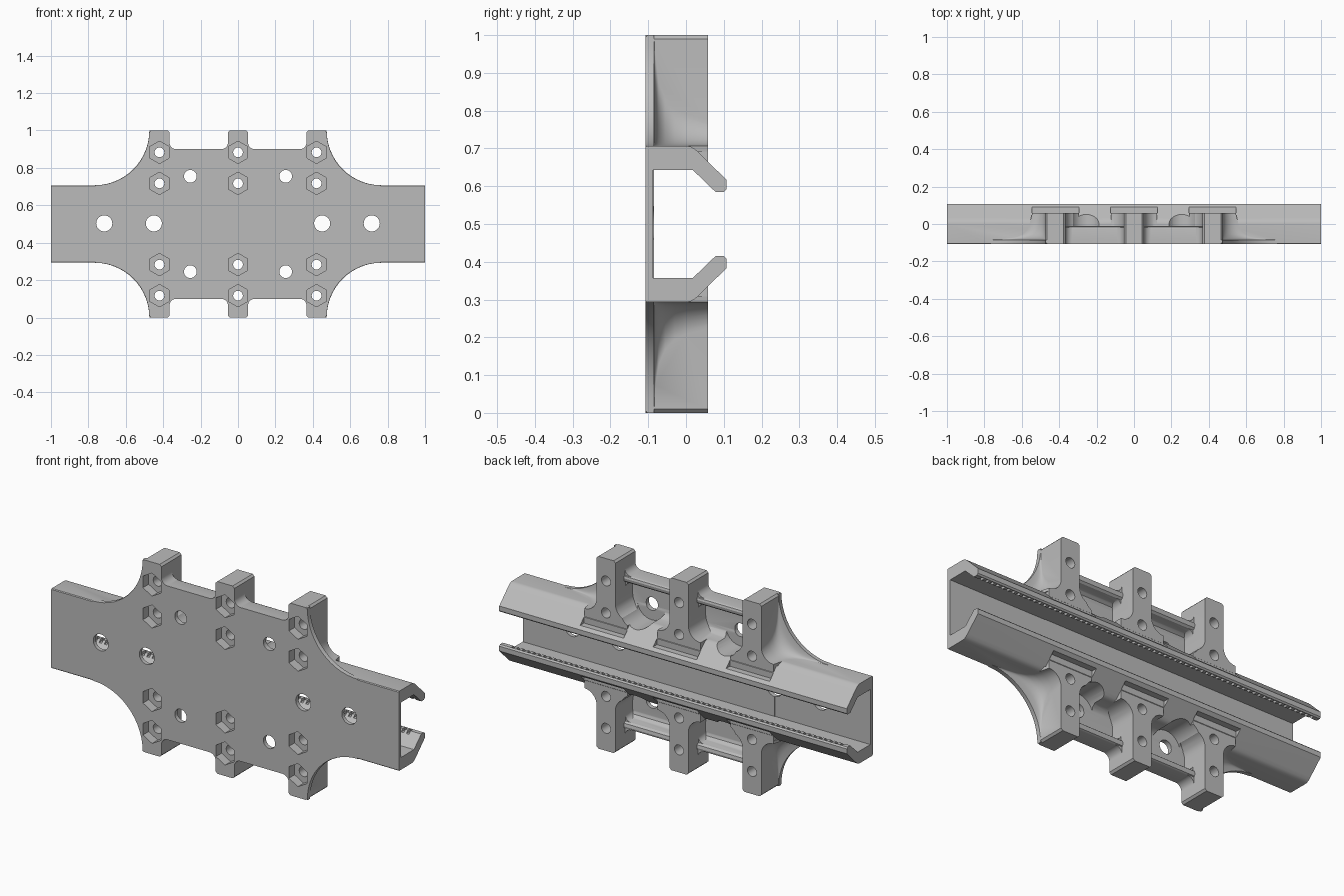
import bpy, bmesh, math
from mathutils import Vector

cube = bpy.data.objects.get("Cube")
if cube:
    bpy.data.objects.remove(cube)

grey = bpy.data.materials.new("plain_grey")
grey.use_nodes = True
grey.diffuse_color = (0.5, 0.5, 0.5, 1)
grey.node_tree.nodes["Principled BSDF"].inputs["Base Color"].default_value = (0.5, 0.5, 0.5, 1)

FRONT, FLOOR, BACK = -0.107, -0.085, 0.058
PILLARS = (-0.42, 0, 0.42)
HALF = 0.054          # half width of a pillar
WALL = 0.707          # outer wall height of the rail
EDGE = 0.9            # top edge of the plate


def make(name, rings):
    """Solid lofted through rings of points with capped ends."""
    bm = bmesh.new()
    loops = [[bm.verts.new(p) for p in ring] for ring in rings]
    n = len(loops[0])
    for a, b in zip(loops, loops[1:]):
        for i in range(n):
            j = (i + 1) % n
            bm.faces.new((a[i], a[j], b[j], b[i]))
    bm.faces.new(loops[0])
    bm.faces.new(loops[-1])
    bmesh.ops.recalc_face_normals(bm, faces=bm.faces)
    mesh = bpy.data.meshes.new(name)
    bm.to_mesh(mesh)
    bm.free()
    mesh.materials.append(grey)
    ob = bpy.data.objects.new(name, mesh)
    bpy.context.collection.objects.link(ob)
    ob.hide_render = True
    return ob


def flip(z, s):
    return z if s > 0 else 1 - z


def along_x(name, yz, x0, x1, s=1):
    return make(name, [[(x, y, flip(z, s)) for y, z in yz] for x in (x0, x1)])


def along_y(name, xz, y0, y1, s=1):
    return make(name, [[(x, y, flip(z, s)) for x, z in xz] for y in (y0, y1)])


def rect(x0, x1, z0, z1):
    return [(x0, z0), (x1, z0), (x1, z1), (x0, z1)]


def disc(x, z, r, n=32):
    return [(x + r * math.sin(math.tau * i / n), z + r * math.cos(math.tau * i / n))
            for i in range(n)]


def arc(x, z, sx, sz, r, n=14):
    """Concave fillet arc rising from the level z to the wall x."""
    return [(x + sx * r * (1 - math.sin(t)), z + sz * r * (1 - math.cos(t)))
            for t in (math.pi / 2 * i / n for i in range(n + 1))]


def fillet(name, x, z, sx, sz, levels, s):
    """Corner web whose radius changes with depth."""
    e = 0.015
    rings = []
    for y, r in levels:
        ring = ([(x - sx * e, z - sz * e), (x + sx * r, z - sz * e)]
                + arc(x, z, sx, sz, r) + [(x - sx * e, z + sz * r)])
        rings.append([(px, y, flip(pz, s)) for px, pz in ring])
    return make(name, rings)


# Rail: hooked channel section along the whole length
hook = [(FRONT, WALL - 0.004), (FRONT + 0.004, WALL), (0, WALL), (0.012, 0.705),
        (0.024, 0.698), (0.036, 0.687), (0.107, 0.617), (0.107, 0.592), (0.1, 0.585),
        (0.078, 0.585), (0.018, 0.643), (-0.087, 0.643)]
body = along_x("rail_bracket", hook + [(y, 1 - z) for y, z in reversed(hook)], -1, 1)

# Front plate
parts = [along_y("plate", rect(-0.45, 0.45, 1 - EDGE, EDGE), FRONT, FLOOR)]

bar = [(FRONT, 0.85), (FRONT, EDGE), (-0.025, EDGE), (-0.015, 0.895), (-0.012, 0.885),
       (-0.015, 0.87), (-0.025, 0.862), (-0.065, 0.856), (-0.08, 0.845), (FLOOR, 0.83),
       (-0.095, 0.83)]
cove = [(-0.1, 0.69), (-0.1, 0.745), (FLOOR, 0.745), (-0.08, 0.728), (-0.07, 0.716),
        (-0.05, WALL), (-0.05, 0.69)]

for s in (1, -1):
    # Upright pillars with flared feet
    for x in PILLARS:
        left = [(-HALF - 0.07, 0.66)] + arc(-HALF, WALL, -1, 1, 0.07, 8)
        # arc runs from the pillar foot outward level to the pillar side
        left = sorted(left, key=lambda p: (p[0], p[1]))
        left += [(-HALF, 0.99), (-HALF + 0.01, 1)]
        shape = [(x + a, b) for a, b in left] + [(x - a, b) for a, b in reversed(left)]
        parts.append(along_y("pillar", shape, FRONT, BACK, s))
    # Edge bar and pocket cove between the pillars
    parts.append(along_x("edge_bar", bar, -0.42, 0.42, s))
    parts.append(along_x("pocket_cove", cove, -0.42, 0.42, s))
    # Notch and pocket corner fillets beside the pillars
    for x in PILLARS:
        for sx in (-1, 1):
            if abs(x + sx * HALF) > 0.45:
                continue
            side = x + sx * HALF
            parts.append(fillet("notch_fillet", side, EDGE, sx, 1,
                                [(FRONT, 0.035), (-0.02, 0.035)], s))
            parts.append(fillet("pocket_fillet", side, 0.862, sx, -1,
                                [(-0.1, 0.04), (-0.025, 0.03)], s))
    # Large sweeping corner webs outside the end pillars
    web = [(FRONT, 0.288), (FRONT + 0.005, 0.293), (FLOOR, 0.293), (-0.081, 0.22),
           (-0.072, 0.165), (-0.055, 0.125), (-0.03, 0.098), (0, 0.085), (BACK, 0.07)]
    for sx in (-1, 1):
        parts.append(fillet("corner_web", sx * (0.42 + HALF), WALL, sx, 1, web, s))

cuts = []
# Centre line holes through the plate
for x in (-0.715, -0.45, 0.45, 0.715):
    cuts.append(along_y("rail_hole", disc(x, 0.503, 0.043), -0.2, 0))
for s in (1, -1):
    # Hex nut seats and bolt holes in every pillar
    for x in PILLARS:
        for z in (0.883, 0.717):
            cuts.append(along_y("nut_seat", disc(x, z, 0.06, 6), -0.2, -0.06, s))
            cuts.append(along_y("bolt_hole", disc(x, z, 0.026, 24), -0.08, 0.2, s))
        # Strap ledge cut into the hook
        cuts.append(along_y("strap_ledge", rect(x - 0.125, x + 0.125, 0.632, 1.1),
                            BACK + 0.002, 0.2, s))
    # Screw holes with clearance scallops
    for x in (-0.255, 0.255):
        cuts.append(along_y("screw_hole", disc(x, 0.755, 0.034, 24), -0.2, 0, s))
        cuts.append(along_y("scallop", disc(x, 0.755, 0.083), FLOOR + 0.003, 0.2, s))

# Fine teeth along the hook tips
teeth = bmesh.new()
for s in (1, -1):
    for i in range(64):
        box = bmesh.ops.create_cube(teeth, size=1)["verts"]
        for v in box:
            v.co = Vector((-0.96 + i * 0.0305 + v.co.x * 0.015,
                           0.08 + v.co.y * 0.034,
                           flip(0.586 + v.co.z * 0.024, s)))
bmesh.ops.recalc_face_normals(teeth, faces=teeth.faces)
mesh = bpy.data.meshes.new("teeth")
teeth.to_mesh(mesh)
teeth.free()
mesh.materials.append(grey)
tooth_cutter = bpy.data.objects.new("teeth", mesh)
bpy.context.collection.objects.link(tooth_cutter)
cuts.append(tooth_cutter)

# Fuse the parts, cut the openings and keep one solid
for group, operation in ((parts, "UNION"), (cuts, "DIFFERENCE")):
    for tool in group:
        mod = body.modifiers.new(tool.name, "BOOLEAN")
        mod.operation = operation
        mod.solver = "EXACT"
        mod.object = tool
bpy.context.view_layer.update()
graph = bpy.context.evaluated_depsgraph_get()
solid = bpy.data.meshes.new_from_object(body.evaluated_get(graph))
body.modifiers.clear()
body.data = solid
for tool in parts + cuts:
    bpy.data.objects.remove(tool)

body.hide_render = False
bpy.ops.object.select_all(action="DESELECT")
body.select_set(True)
bpy.context.view_layer.objects.active = body
bpy.ops.object.shade_smooth_by_angle(angle=math.radians(28))
